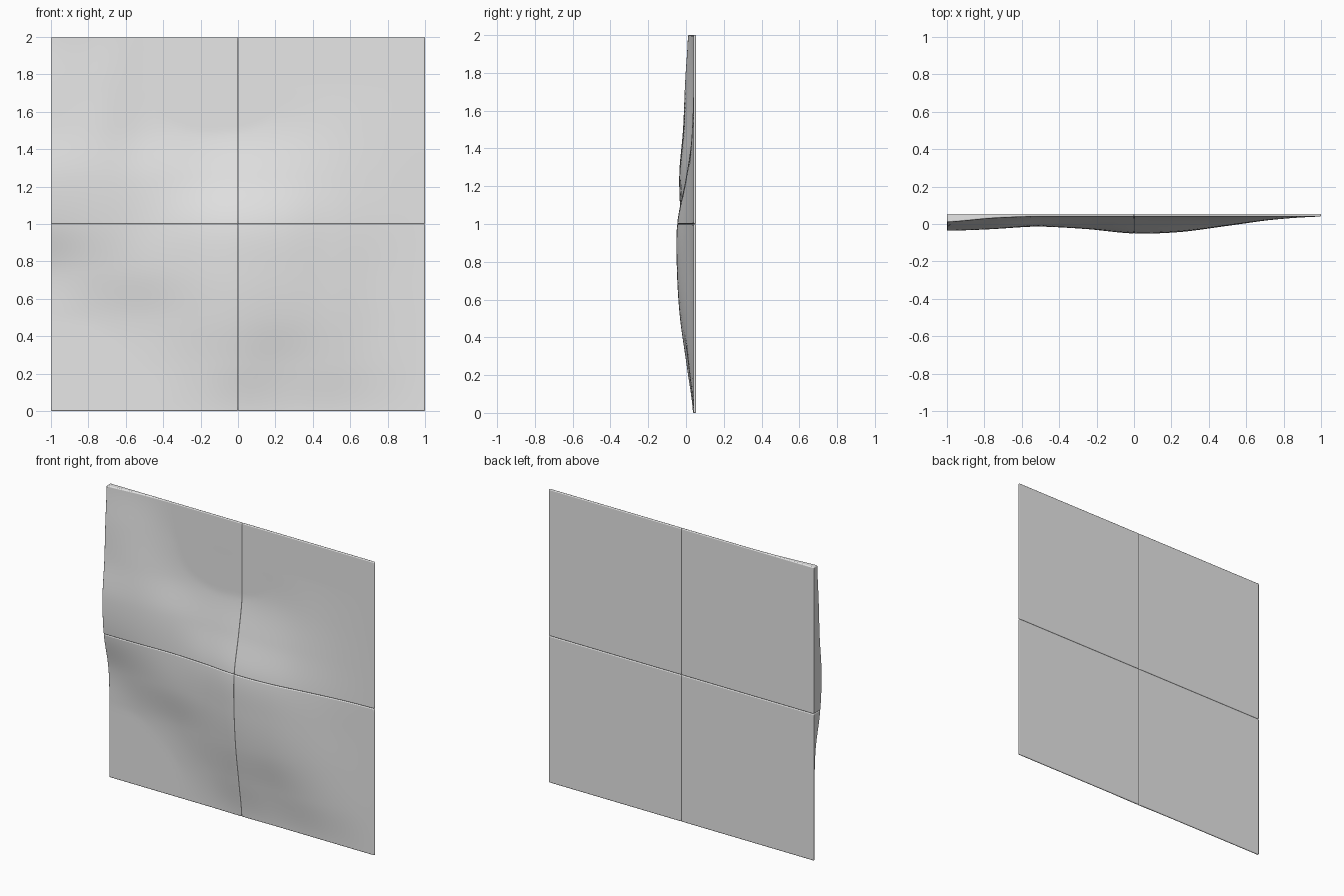
import bpy, bmesh, math

if "Cube" in bpy.data.objects:
    bpy.data.objects.remove(bpy.data.objects["Cube"])

BACK, FRONT = 0.053, 0.04      # y of the flat back and of the flat front
CELLS = 40                     # grid cells along one panel side

# Relief depth in hundredths, every 0.25 units; rows rise from z = 0, columns run from x = -1
RELIEF = [
    (0, 0, 0, 0, 0.3, 0, 0, 0, 0),
    (0, 0, 0, 1.5, 3.6, 2.8, 2.6, 1.2, 0),
    (0, 0.2, 1.2, 4, 7, 6.5, 4.5, 1.6, 0),
    (1.2, 3, 4.5, 6.2, 8.7, 8, 5, 1.6, 0),
    (6.2, 6, 5.4, 6.5, 8.6, 7.8, 4.6, 1.6, 0),
    (7.6, 6.6, 4.4, 3.2, 3.9, 3.8, 2.6, 1.0, 0),
    (5.6, 4.6, 1.0, 0, 0, 0.5, 0.8, 0.4, 0),
    (4.5, 2.6, 0, 0, 0, 0, 0, 0, 0),
    (3, 0.9, 0, 0, 0, 0, 0, 0, 0),
]


def spline(values, t):
    """Catmull-Rom interpolation through evenly spaced values."""
    last = len(values) - 1
    i = min(int(t), last - 1)
    f = t - i
    a, b, c, d = (values[max(0, min(last, k))] for k in range(i - 1, i + 3))
    return b + 0.5 * f * (c - a + f * (2*a - 5*b + 4*c - d + f * (3*(b - c) + d - a)))


def front_y(x, z):
    column = [spline(row, (x + 1) * 4) for row in RELIEF]
    return FRONT - 0.01 * max(0, spline(column, z * 4))


grey = bpy.data.materials.new("light grey")
grey.diffuse_color = (0.8, 0.8, 0.8, 1)
grey.use_nodes = True
grey.node_tree.nodes["Principled BSDF"].inputs["Base Color"].default_value = grey.diffuse_color


def panel(name, x0, z0):
    bm = bmesh.new()
    n = CELLS
    # Sculpted front
    g = [[None] * (n + 1) for _ in range(n + 1)]
    for j in range(n + 1):
        for i in range(n + 1):
            x, z = x0 + i / n, z0 + j / n
            g[j][i] = bm.verts.new((x, front_y(x, z), z))
    for j in range(n):
        for i in range(n):
            bm.faces.new((g[j][i], g[j][i+1], g[j+1][i+1], g[j+1][i]))
    # Side walls and flat back
    rim = ([g[0][i] for i in range(n)] + [g[j][n] for j in range(n)]
           + [g[n][i] for i in range(n, 0, -1)] + [g[j][0] for j in range(n, 0, -1)])
    back = [bm.verts.new((v.co.x, BACK, v.co.z)) for v in rim]
    for k in range(len(rim)):
        m = (k + 1) % len(rim)
        bm.faces.new((rim[m], rim[k], back[k], back[m]))
    bm.faces.new(back[::-1])
    bmesh.ops.recalc_face_normals(bm, faces=bm.faces)
    mesh = bpy.data.meshes.new(name)
    bm.to_mesh(mesh)
    bm.free()
    mesh.materials.append(grey)
    obj = bpy.data.objects.new(name, mesh)
    bpy.context.collection.objects.link(obj)
    # Rounded panel edges
    bevel = obj.modifiers.new("rounded edges", 'BEVEL')
    bevel.width = 0.006
    bevel.segments = 3
    bevel.limit_method = 'ANGLE'
    bevel.angle_limit = math.radians(50)
    bpy.ops.object.select_all(action='DESELECT')
    obj.select_set(True)
    bpy.context.view_layer.objects.active = obj
    bpy.ops.object.shade_smooth_by_angle(angle=math.radians(40))


# Four panels, two by two
for x0, side in ((-1, "left"), (0, "right")):
    for z0, level in ((0, "lower"), (1, "upper")):
        panel(f"{level}_{side}_panel", x0, z0)
